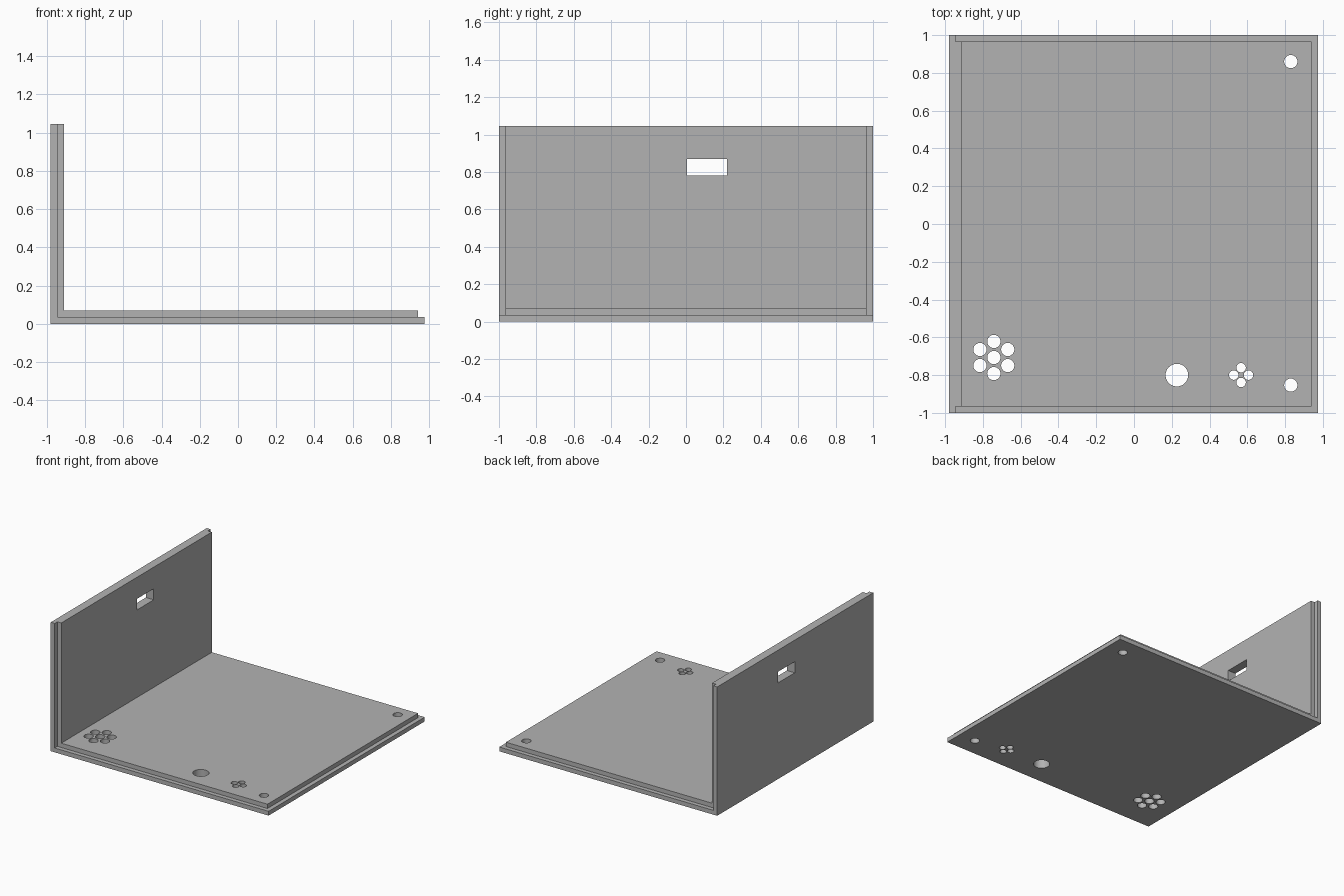
import bpy, bmesh
from math import cos, sin, radians
from mathutils import Matrix

default = bpy.data.objects.get("Cube")
if default:
    bpy.data.objects.remove(default, do_unlink=True)

grey = bpy.data.materials.new("plain grey")
grey.use_nodes = True
grey.diffuse_color = (0.45, 0.45, 0.45, 1)
grey.node_tree.nodes["Principled BSDF"].inputs["Base Color"].default_value = grey.diffuse_color

LEFT, RIGHT, TOP = -0.98, 0.975, 1.045
PLY = 0.035  # thickness of one layer


def make_object(name, bm):
    bmesh.ops.recalc_face_normals(bm, faces=bm.faces[:])
    mesh = bpy.data.meshes.new(name)
    bm.to_mesh(mesh)
    bm.free()
    mesh.materials.append(grey)
    obj = bpy.data.objects.new(name, mesh)
    bpy.context.collection.objects.link(obj)
    return obj


def angle_panel(name, x0, x1, z0, thick, half_width):
    """L-shaped profile extruded along y."""
    profile = [(x0, z0), (x1, z0), (x1, z0 + thick), (x0 + thick, z0 + thick),
               (x0 + thick, TOP), (x0, TOP)]
    bm = bmesh.new()
    face = bm.faces.new([bm.verts.new((x, -half_width, z)) for x, z in profile])
    new = bmesh.ops.extrude_face_region(bm, geom=[face])["geom"]
    bmesh.ops.translate(bm, vec=(0, 2 * half_width, 0),
                        verts=[v for v in new if isinstance(v, bmesh.types.BMVert)])
    return make_object(name, bm)


def apply_boolean(target, tool, operation):
    mod = target.modifiers.new(operation.lower(), "BOOLEAN")
    mod.operation, mod.solver, mod.object = operation, "EXACT", tool
    bpy.context.view_layer.objects.active = target
    bpy.ops.object.modifier_apply(modifier=mod.name)
    bpy.data.objects.remove(tool, do_unlink=True)


# Outer layer with the stepped inner layer fused to it
panel = angle_panel("base_and_side_wall", LEFT, RIGHT, 0, PLY, 1)
inset = PLY / 2  # overlap so the two layers fuse
step = angle_panel("inner_step", LEFT + inset, RIGHT - PLY, inset, 2 * PLY - inset, 1 - PLY)
apply_boolean(panel, step, "UNION")

# Round holes in the base: x, y, radius
holes = [(0.83, 0.86, 0.035), (0.83, -0.853, 0.035), (0.227, -0.8, 0.06)]


def hole_ring(x, y, count, start, spread, radius):
    for i in range(count):
        a = radians(start + 360 * i / count)
        holes.append((x + spread * cos(a), y + spread * sin(a), radius))


hole_ring(0.567, -0.8, 4, 0, 0.039, 0.025)
hole_ring(-0.742, -0.707, 6, 30, 0.085, 0.035)
holes.append((-0.742, -0.707, 0.035))

bm = bmesh.new()
for x, y, r in holes:
    bmesh.ops.create_cone(bm, cap_ends=True, segments=32, radius1=r, radius2=r,
                          depth=0.3, matrix=Matrix.Translation((x, y, 0)))

# Rectangular slot in the side wall
bmesh.ops.create_cube(bm, size=1, matrix=Matrix.Translation((LEFT, 0.113, 0.825))
                      @ Matrix.Diagonal((0.3, 0.214, 0.09, 1)))
cutter = make_object("hole_cutter", bm)
cutter.hide_render = True
apply_boolean(panel, cutter, "DIFFERENCE")

# Smooth hole walls, crisp edges
bpy.ops.object.select_all(action="DESELECT")
panel.select_set(True)
bpy.ops.object.shade_smooth_by_angle(angle=radians(30))
